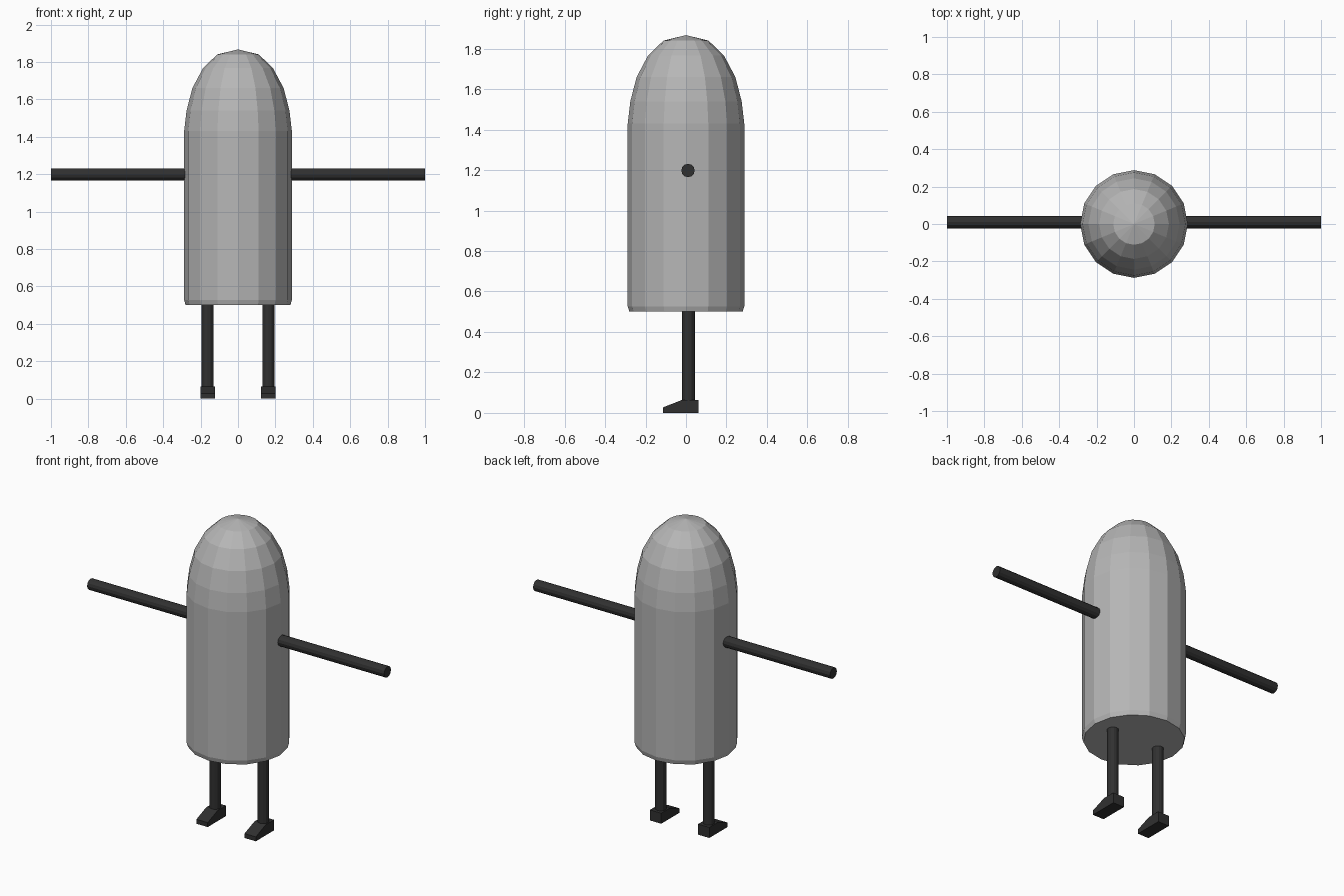
import bpy, bmesh, math
from mathutils import Matrix

if "Cube" in bpy.data.objects:
    bpy.data.objects.remove(bpy.data.objects["Cube"])


def material(name, value):
    m = bpy.data.materials.new(name)
    m.diffuse_color = (value, value, value, 1)
    m.use_nodes = True
    m.node_tree.nodes["Principled BSDF"].inputs["Base Color"].default_value = m.diffuse_color
    return m


GREY = material("body grey", 0.47)
DARK = material("limb charcoal", 0.03)


def finish(bm, name, mat):
    bmesh.ops.recalc_face_normals(bm, faces=bm.faces)
    me = bpy.data.meshes.new(name)
    bm.to_mesh(me)
    bm.free()
    me.materials.append(mat)
    ob = bpy.data.objects.new(name, me)
    bpy.context.collection.objects.link(ob)
    return ob


def lathe(name, profile, sides, apex, mat):
    """Stack rings of (radius, z), flat bottom, pointed top."""
    bm = bmesh.new()
    rings = []
    for r, z in profile:
        angles = [2 * math.pi * i / sides for i in range(sides)]
        rings.append([bm.verts.new((r * math.cos(a), r * math.sin(a), z)) for a in angles])
    tip = bm.verts.new((0, 0, apex))
    bm.faces.new(rings[0])
    for i in range(sides):
        j = (i + 1) % sides
        for low, high in zip(rings, rings[1:]):
            bm.faces.new((low[i], low[j], high[j], high[i]))
        bm.faces.new((rings[-1][i], rings[-1][j], tip))
    return finish(bm, name, mat)


def rod(name, centre, length, radius, axis, mat):
    bm = bmesh.new()
    turn = Matrix.Rotation(math.pi / 2, 4, 'Y') if axis == 'X' else Matrix()
    bmesh.ops.create_cone(bm, cap_ends=True, segments=12, radius1=radius, radius2=radius,
                          depth=length, matrix=Matrix.Translation(centre) @ turn)
    return finish(bm, name, mat)


def foot(name, x, half_width, mat):
    side = [(-0.114, 0), (0.061, 0), (0.061, 0.064), (-0.02, 0.064), (-0.114, 0.027)]
    bm = bmesh.new()
    face = bm.faces.new([bm.verts.new((x - half_width, y, z)) for y, z in side])
    out = bmesh.ops.extrude_face_region(bm, geom=[face])
    moved = [v for v in out["geom"] if isinstance(v, bmesh.types.BMVert)]
    bmesh.ops.translate(bm, verts=moved, vec=(2 * half_width, 0, 0))
    return finish(bm, name, mat)


# Bullet-shaped body
lathe("body", [(0.28, 0.5), (0.288, 0.527), (0.288, 1.43), (0.275, 1.54),
               (0.244, 1.66), (0.187, 1.767), (0.111, 1.84)], 16, 1.867, GREY)

# Arms, legs and feet on both sides
for label, s in (("left", -1), ("right", 1)):
    rod(label + "_arm", (s * 0.625, 0.01, 1.198), 0.75, 0.033, 'X', DARK)
    rod(label + "_leg", (s * 0.162, 0.012, 0.29), 0.5, 0.032, 'Z', DARK)
    foot(label + "_foot", s * 0.162, 0.038, DARK)
